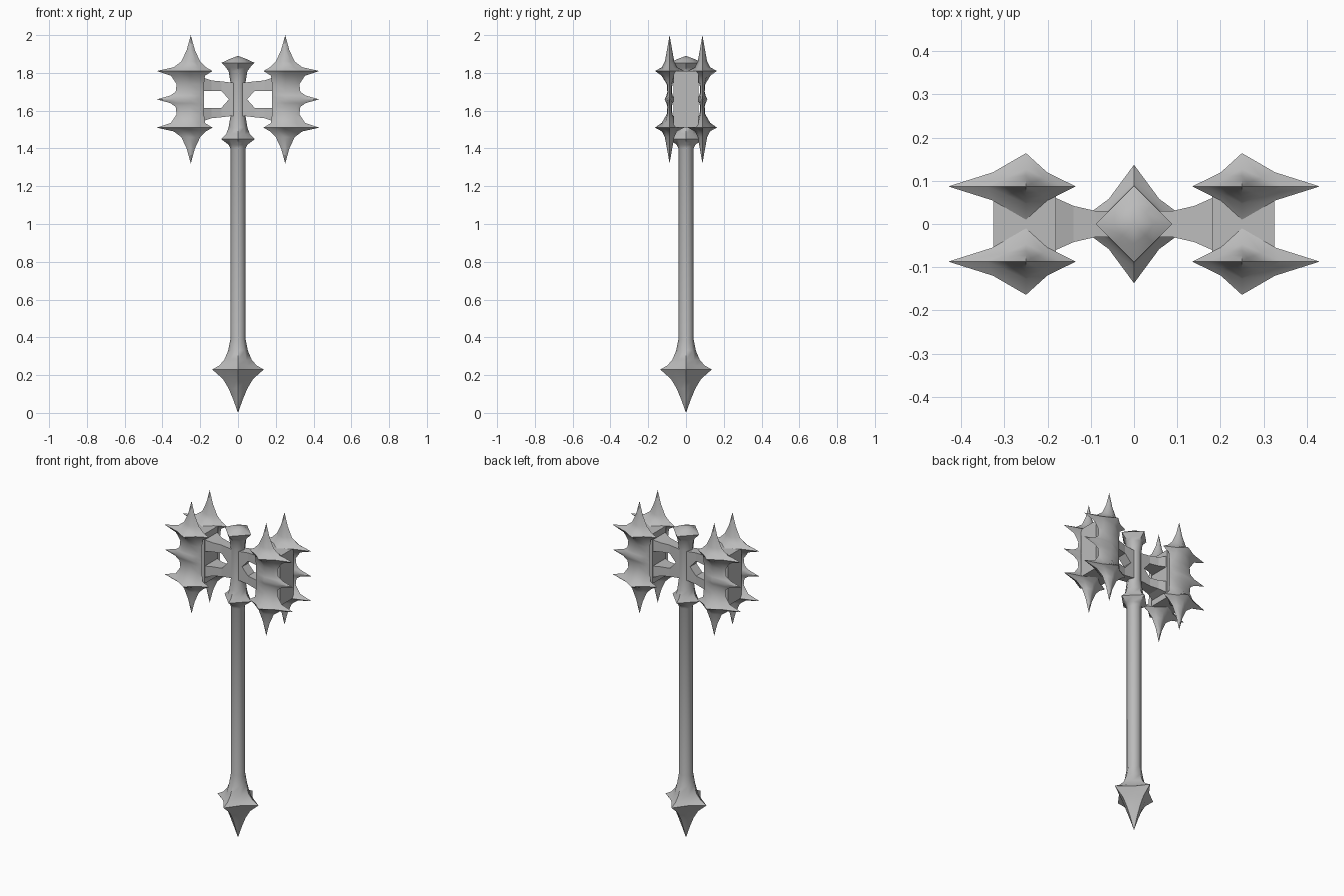
import bpy, bmesh, math

if "Cube" in bpy.data.objects:
    bpy.data.objects.remove(bpy.data.objects["Cube"], do_unlink=True)

steel = bpy.data.materials.new("grey_steel")
steel.use_nodes = True
grey = (0.5, 0.5, 0.5, 1)
steel.diffuse_color = grey
steel.node_tree.nodes["Principled BSDF"].inputs["Base Color"].default_value = grey

MID = 1.66      # height of the middle of the head


def loft(name, rings, angle=None):
    """Skin a list of equal rings of points and cap the ends."""
    bm = bmesh.new()
    loops = [[bm.verts.new(p) for p in ring] for ring in rings]
    n = len(loops[0])
    for a, b in zip(loops, loops[1:]):
        for i in range(n):
            j = (i + 1) % n
            bm.faces.new((a[i], a[j], b[j], b[i]))
    bm.faces.new(loops[0])
    bm.faces.new(loops[-1])
    bmesh.ops.remove_doubles(bm, verts=bm.verts, dist=0.0002)
    bmesh.ops.recalc_face_normals(bm, faces=bm.faces)
    mesh = bpy.data.meshes.new(name)
    bm.to_mesh(mesh)
    bm.free()
    mesh.materials.append(steel)
    obj = bpy.data.objects.new(name, mesh)
    bpy.context.collection.objects.link(obj)
    if angle:
        bpy.ops.object.select_all(action="DESELECT")
        obj.select_set(True)
        bpy.context.view_layer.objects.active = obj
        bpy.ops.object.shade_smooth_by_angle(angle=math.radians(angle))
    return obj


def star(cx, cy, z, right, left, depth, k):
    """Eight point ring: k = 1 is a diamond, below is a star, 1.41 is round."""
    h = k / 2
    pts = [(right, 0), (right * h, depth * h), (0, depth), (-left * h, depth * h),
           (-left, 0), (-left * h, -depth * h), (0, -depth), (right * h, -depth * h)]
    return [(cx + x, cy + y, z) for x, y in pts]


# Shaft with pommel spike and two flared collars: height, radius, roundness
shaft = [(0, 0, 1), (0.07, 0.025, 1.3), (0.13, 0.05, 1.25), (0.18, 0.08, 1.1),
         (0.23, 0.137, 0.85), (0.25, 0.1, 1), (0.28, 0.073, 1.2),
         (0.33, 0.052, 1.35), (0.39, 0.04, 1.41), (1.4, 0.04, 1.41),
         (1.42, 0.05, 1.3), (1.45, 0.09, 1), (1.475, 0.063, 1.2),
         (1.51, 0.05, 1.35), (1.57, 0.04, 1.41), (1.75, 0.04, 1.41),
         (1.81, 0.05, 1.35), (1.83, 0.065, 1.2), (1.853, 0.088, 1),
         (1.873, 0.045, 1.2), (1.89, 0, 1)]
loft("shaft", [star(0, 0, z, r, r, r, k) for z, r, k in shaft], 50)

# Spiked plate, upper half: height, outer reach, inner reach, depth, roundness
half = [(0.34, 0, 0, 0, 1), (0.26, 0.022, 0.022, 0.014, 1.1),
        (0.2, 0.05, 0.05, 0.025, 1.1), (0.17, 0.09, 0.08, 0.04, 1),
        (0.15, 0.18, 0.115, 0.077, 0.85), (0.125, 0.105, 0.075, 0.042, 1.1),
        (0.08, 0.075, 0.07, 0.015, 1.5), (0.04, 0.08, 0.07, 0.012, 1.5),
        (0.02, 0.108, 0.07, 0.017, 1.3), (0, 0.18, 0.07, 0.026, 1)]
plate = half + [(-s[0], *s[1:]) for s in half[-2::-1]]

# Arm, upper half: distance out, half depth, underside and top above the middle
arm = [(0, 0.03, 0, 0.085), (0.048, 0.03, 0, 0.09), (0.088, 0.03, 0.045, 0.095),
       (0.14, 0.042, 0.045, 0.1), (0.185, 0.062, 0.045, 0.115)]

for side, sx in (("left", 1), ("right", -1)):
    # Block between the plates
    loft(f"{side}_block", [[(sx * x, y, MID + z) for y, z in
                            ((-0.065, -0.15), (0.065, -0.15), (0.065, 0.15), (-0.065, 0.15))]
                           for x in (0.18, 0.325)])
    # Forked arms
    for level, sz in (("upper", 1), ("lower", -1)):
        loft(f"{side}_{level}_arm", [[(sx * x, -d, MID + sz * lo), (sx * x, d, MID + sz * lo),
                                      (sx * x, d, MID + sz * hi), (sx * x, -d, MID + sz * hi)]
                                     for x, d, lo, hi in arm])
    # Front and back plates
    for face, sy in (("front", -1), ("back", 1)):
        rings = []
        for z, out, inn, d, k in plate:
            right, left = (out, inn) if sx > 0 else (inn, out)
            rings.append(star(sx * 0.25, sy * 0.087, MID + z, right, left, d, k))
        loft(f"{side}_{face}_spiked_plate", rings, 50)
